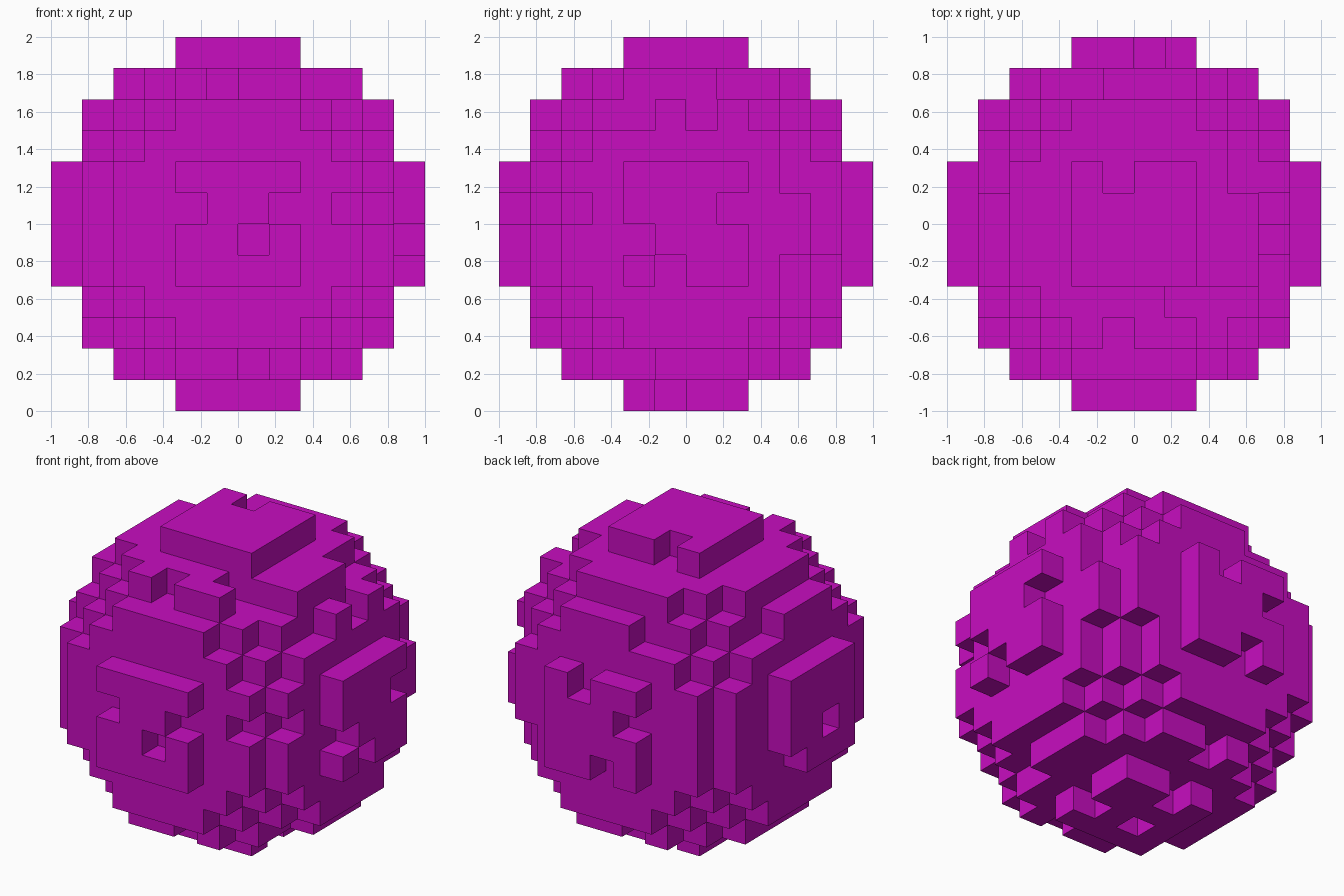
import bpy, bmesh
from mathutils import Vector

if "Cube" in bpy.data.objects:
    bpy.data.objects.remove(bpy.data.objects["Cube"])

CELL = 1 / 6
R = 6

# Cells chipped out of the surface (cell indices run from -6 to 5)
chips = {
    (-2, -6, 0), (1, -6, 0), (0, -6, -1),            # front plate
    (5, -2, -1), (5, -1, -2), (5, 1, 0),             # right plate
    (-6, 1, -2), (-6, -1, -1),                       # left plate
    (0, 5, 1), (-2, 5, 0), (-1, 5, -2),              # back plate
    (-1, 1, 5),                                      # top plate
    (1, -1, -6), (-1, 1, -6), (-1, -1, -6),          # bottom plate
    (-1, -4, 4), (1, -3, 4), (2, -3, 4), (3, 1, 4),  # upper steps
    (-5, 1, 3), (4, 0, 3), (4, -2, 3), (-2, 4, 3),
    (3, -5, 0), (4, -4, 0), (4, 3, 1),               # middle steps
    (4, 3, -2), (3, 4, -2),
    (0, -4, -5), (3, -2, -5), (-1, 3, -5),           # lower steps
}

# Solid block ball
span = range(-R, R)
cells = {(i, j, k) for i in span for j in span for k in span
         if (i + .5) ** 2 + (j + .5) ** 2 + (k + .5) ** 2 <= R * R} - chips

# Only faces between a filled and an empty cell are built
bm = bmesh.new()
for c in cells:
    for axis in range(3):
        for side in (-1, 1):
            n = list(c)
            n[axis] += side
            if tuple(n) in cells:
                continue
            quad = []
            for a, b in ((0, 0), (1, 0), (1, 1), (0, 1)):
                p = Vector(c)
                p[axis] += side > 0
                p[(axis + 1) % 3] += a
                p[(axis + 2) % 3] += b
                quad.append(bm.verts.new(p * CELL + Vector((0, 0, 1))))
            bm.faces.new(quad if side > 0 else quad[::-1])
bmesh.ops.remove_doubles(bm, verts=bm.verts, dist=1e-4)

mesh = bpy.data.meshes.new("block_ball")
bm.to_mesh(mesh)
bm.free()

magenta = bpy.data.materials.new("magenta")
magenta.diffuse_color = (0.58, 0.004, 0.53, 1)
magenta.use_nodes = True
magenta.node_tree.nodes["Principled BSDF"].inputs["Base Color"].default_value = magenta.diffuse_color
mesh.materials.append(magenta)
ball = bpy.data.objects.new("block_ball", mesh)
bpy.context.collection.objects.link(ball)
